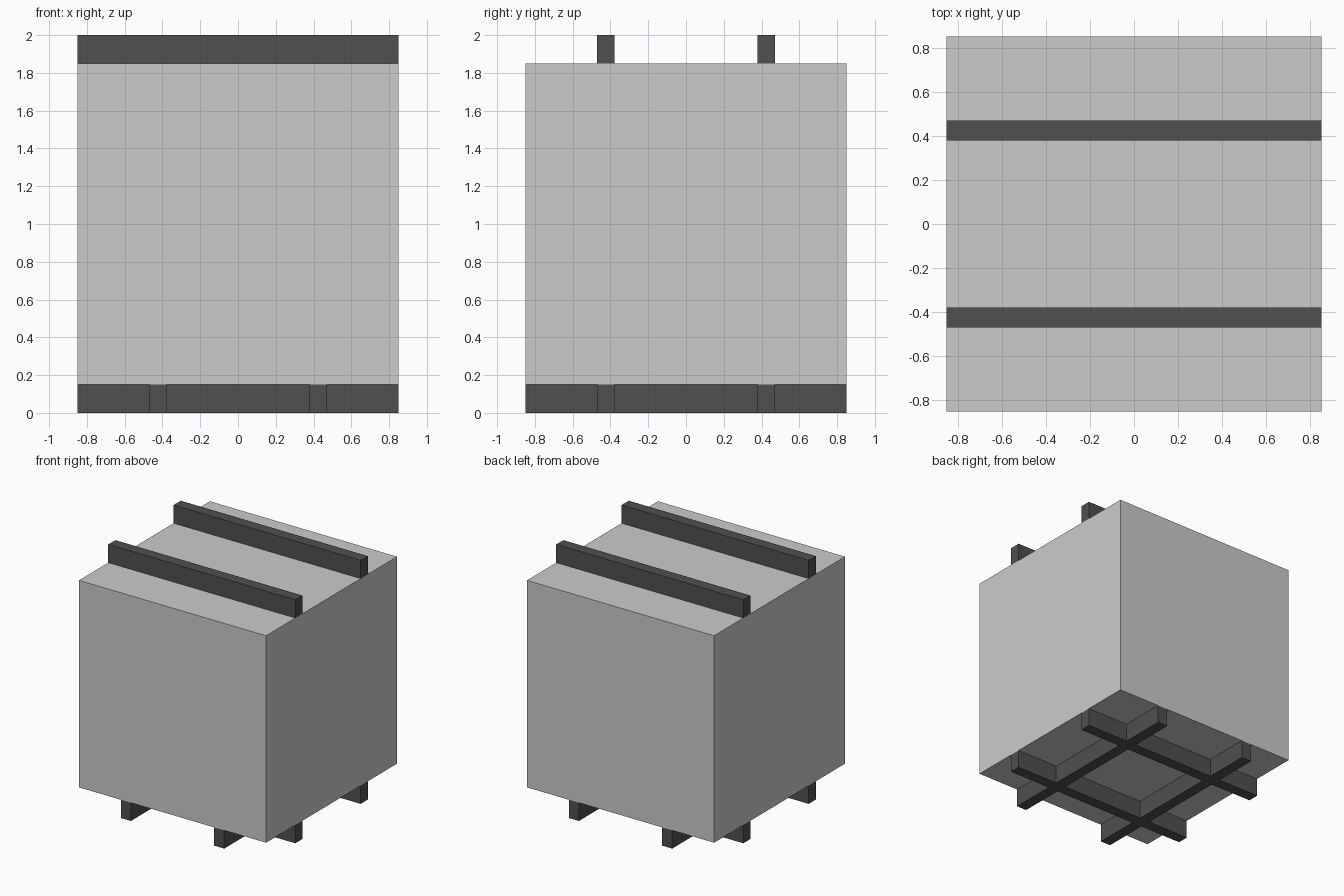
import bpy

if "Cube" in bpy.data.objects:
    bpy.data.objects.remove(bpy.data.objects["Cube"])

HALF = 0.85      # half width of the crate
RAIL_H = 0.15    # rail height
RAIL_W = 0.092   # rail thickness
RAIL_POS = 0.424 # rail centre offset

dark = bpy.data.materials.new("dark_grey")
dark.diffuse_color = (0.08, 0.08, 0.08, 1)
dark.use_nodes = True
dark.node_tree.nodes["Principled BSDF"].inputs["Base Color"].default_value = dark.diffuse_color


def box(name, low, high, material=None):
    center = [(a + b) / 2 for a, b in zip(low, high)]
    bpy.ops.mesh.primitive_cube_add(size=1, location=center)
    obj = bpy.context.object
    obj.name = name
    obj.scale = [b - a for a, b in zip(low, high)]
    bpy.ops.object.transform_apply(location=False, rotation=False, scale=True)
    if material:
        obj.data.materials.append(material)
    return obj


# Main cubic body
box("body", (-HALF, -HALF, RAIL_H), (HALF, HALF, RAIL_H + 2 * HALF))

w = RAIL_W / 2
inner, outer = RAIL_POS - w, RAIL_POS + w

for side, c in (("front", -RAIL_POS), ("back", RAIL_POS)):
    # Stacking rails on top and matching rails underneath, both along x
    box(f"top_rail_{side}", (-HALF, c - w, 2 - RAIL_H), (HALF, c + w, 2), dark)
    box(f"bottom_rail_{side}", (-HALF, c - w, 0), (HALF, c + w, RAIL_H), dark)

for side, c in (("left", -RAIL_POS), ("right", RAIL_POS)):
    # Crossing bottom rails along y, split where they meet the x rails
    for part, y0, y1 in (("front", -HALF, -outer), ("middle", -inner, inner), ("back", outer, HALF)):
        box(f"cross_rail_{side}_{part}", (c - w, y0, 0), (c + w, y1, RAIL_H), dark)
